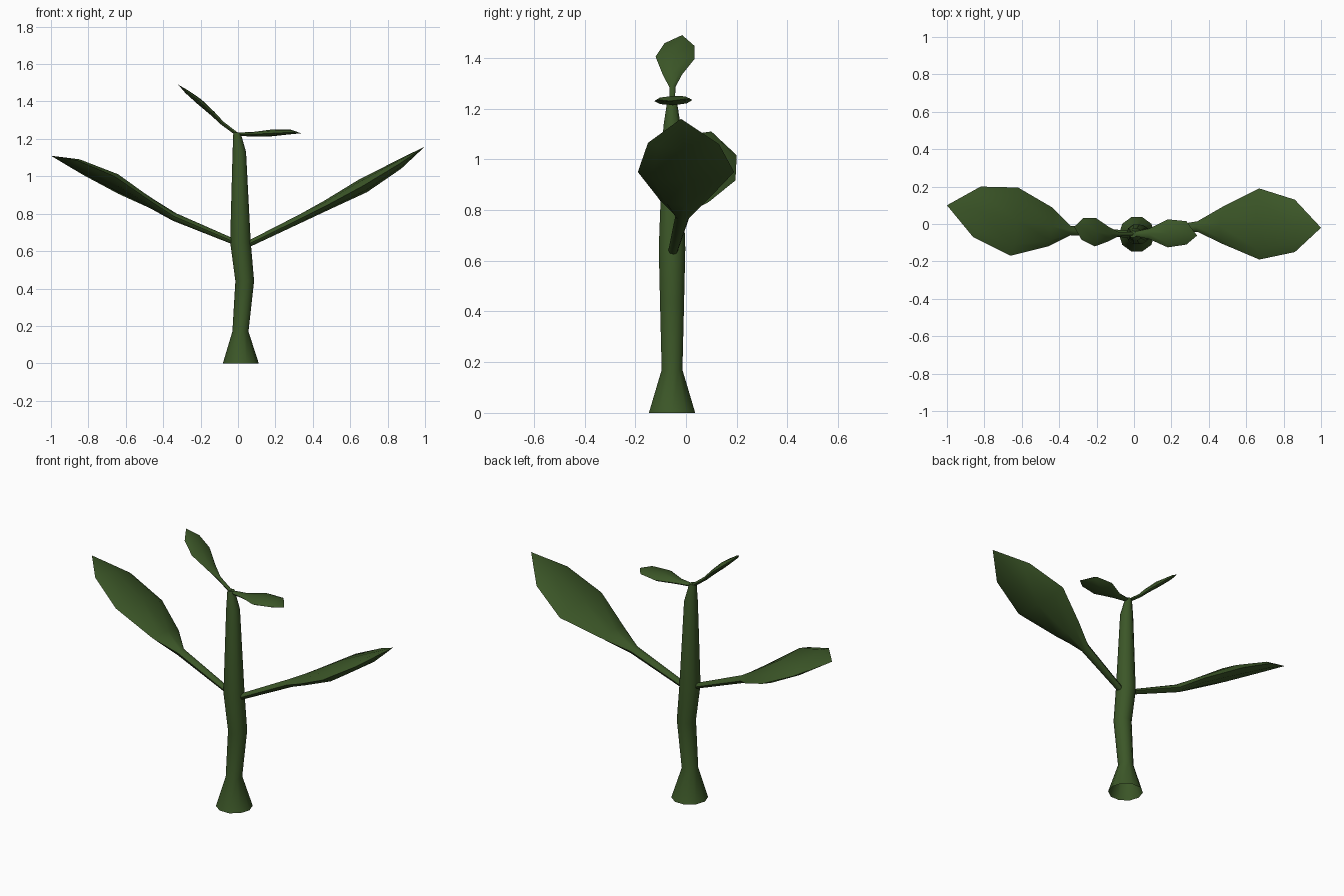
import bpy, bmesh, math
from mathutils import Vector

green = bpy.data.materials.new("leaf_green")
green.diffuse_color = (0.045, 0.095, 0.021, 1)


def loft(name, rings, tip=None):
    """Skin a list of equal rings; close the end with a point if given."""
    bm = bmesh.new()
    loops = [[bm.verts.new(p) for p in r] for r in rings]
    n = len(loops[0])
    for a, b in zip(loops, loops[1:]):
        for i in range(n):
            j = (i + 1) % n
            bm.faces.new((a[i], a[j], b[j], b[i]))
    if tip is None:
        bm.faces.new(loops[-1])
    else:
        t = bm.verts.new(tip)
        for i in range(n):
            bm.faces.new((loops[-1][i], loops[-1][(i + 1) % n], t))
    bmesh.ops.recalc_face_normals(bm, faces=bm.faces)
    me = bpy.data.meshes.new(name)
    bm.to_mesh(me)
    bm.free()
    ob = bpy.data.objects.new(name, me)
    bpy.context.collection.objects.link(ob)
    me.materials.append(green)
    bpy.ops.object.select_all(action='DESELECT')
    ob.select_set(True)
    bpy.context.view_layer.objects.active = ob
    bpy.ops.object.shade_smooth_by_angle(angle=math.radians(50))
    return ob


def leaf(name, stations, tip, sides=8):
    """Stations: (front edge point, back edge point, half thickness)."""
    st = [(Vector(f), Vector(b), t) for f, b, t in stations]
    mids = [(f + b) / 2 for f, b, t in st] + [Vector(tip)]
    rings = []
    for k, (f, b, t) in enumerate(st):
        along = mids[k + 1] - mids[max(k - 1, 0)]
        half = (b - f) / 2
        normal = along.cross(half).normalized()
        rings.append([mids[k] + half * math.cos(a) + normal * t * math.sin(a)
                      for a in (2 * math.pi * i / sides for i in range(sides))])
    return loft(name, rings, tip)


# Stem: flared foot (open underneath), gentle bend, tapered top
stem = [(0.015, 0.00, 0.096), (0.013, 0.17, 0.043), (0.036, 0.44, 0.050),
        (0.013, 0.65, 0.055), (0.007, 1.13, 0.036), (-0.006, 1.235, 0.019)]
loft("stem", [[(x + r * math.cos(a), -0.055 + r * math.sin(a), z)
               for a in (2 * math.pi * i / 10 for i in range(10))]
              for x, z, r in stem])

# Large lower leaves
leaf("large_right_leaf", [
    ((0.03, -0.073, 0.625), (0.03, -0.037, 0.625), 0.016),
    ((0.34, -0.042, 0.777), (0.34, 0.015, 0.777), 0.022),
    ((0.47, -0.105, 0.842), (0.47, 0.09, 0.845), 0.027),
    ((0.67, -0.19, 0.95), (0.67, 0.19, 0.95), 0.04),
    ((0.86, -0.15, 1.065), (0.86, 0.13, 1.06), 0.025)], (1.0, -0.02, 1.16))
leaf("large_left_leaf", [
    ((-0.01, -0.073, 0.645), (-0.01, -0.037, 0.645), 0.015),
    ((-0.34, -0.06, 0.785), (-0.34, -0.01, 0.78), 0.022),
    ((-0.46, -0.12, 0.862), (-0.44, 0.09, 0.832), 0.025),
    ((-0.66, -0.17, 1.0), (-0.62, 0.195, 0.917), 0.038),
    ((-0.86, -0.07, 1.085), (-0.82, 0.20, 1.016), 0.025)], (-1.0, 0.10, 1.11))

# Small top leaves
leaf("small_right_leaf", [
    ((-0.01, -0.063, 1.225), (-0.01, -0.043, 1.225), 0.009),
    ((0.08, -0.08, 1.225), (0.08, -0.025, 1.225), 0.012),
    ((0.18, -0.125, 1.23), (0.18, 0.025, 1.234), 0.018),
    ((0.28, -0.11, 1.235), (0.28, 0.015, 1.24), 0.013)], (0.337, -0.062, 1.23))
leaf("small_left_leaf", [
    ((-0.005, -0.063, 1.225), (-0.005, -0.043, 1.225), 0.009),
    ((-0.085, -0.066, 1.285), (-0.085, -0.042, 1.285), 0.010),
    ((-0.135, -0.092, 1.335), (-0.135, -0.015, 1.335), 0.013),
    ((-0.21, -0.12, 1.405), (-0.205, 0.033, 1.395), 0.016),
    ((-0.28, -0.085, 1.458), (-0.27, 0.033, 1.448), 0.010)], (-0.32, -0.015, 1.49))
